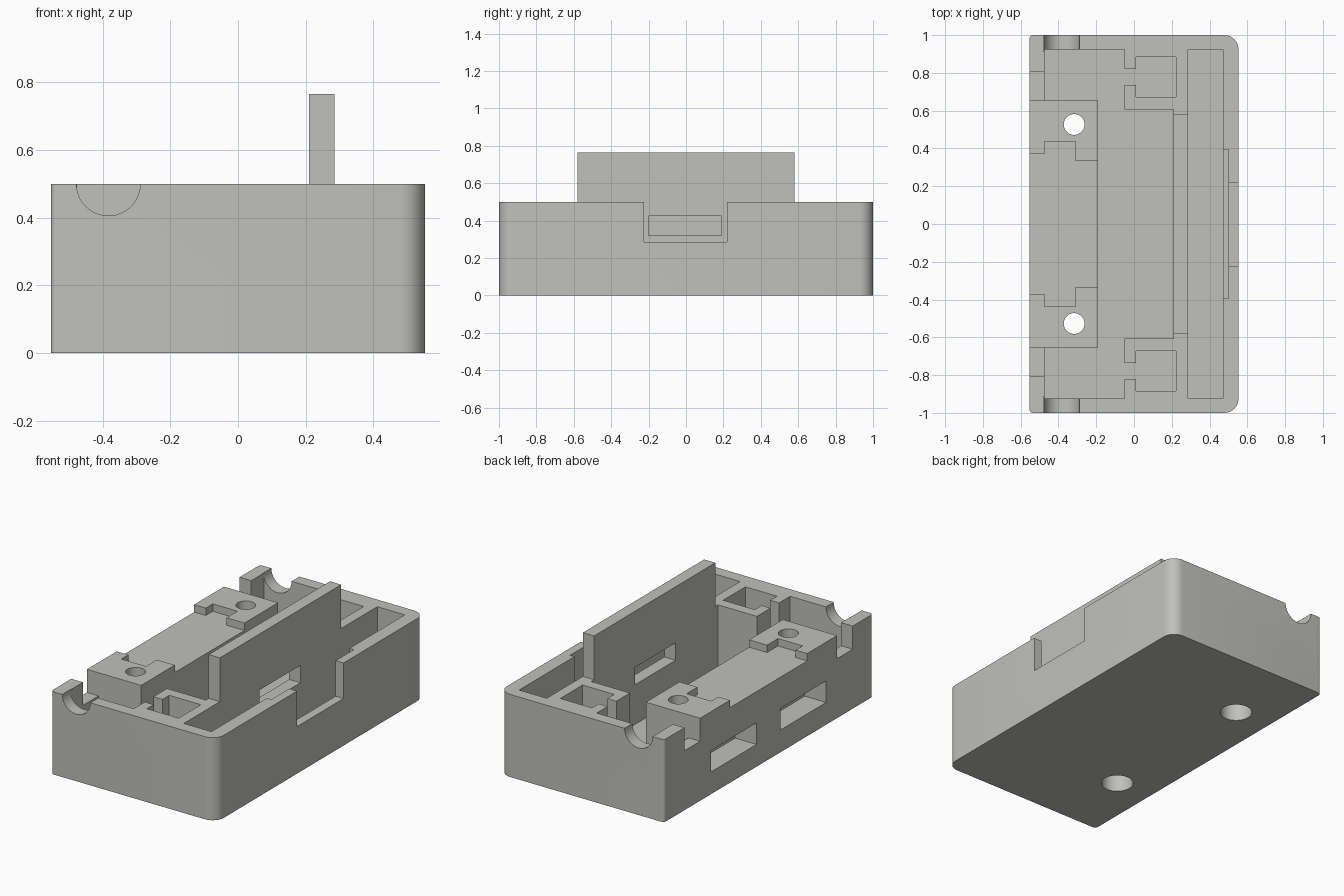
import bpy, bmesh, math

if "Cube" in bpy.data.objects:
    bpy.data.objects.remove(bpy.data.objects["Cube"])

grey = bpy.data.materials.new("warm_grey")
grey.diffuse_color = (0.53, 0.53, 0.50, 1)
grey.use_nodes = True
grey.node_tree.nodes["Principled BSDF"].inputs["Base Color"].default_value = grey.diffuse_color


def prism(name, pts, z0, z1):
    """Extrude a flat outline from z0 to z1."""
    bm = bmesh.new()
    face = bm.faces.new([bm.verts.new((x, y, z0)) for x, y in pts])
    out = bmesh.ops.extrude_face_region(bm, geom=[face])
    for v in out["geom"]:
        if isinstance(v, bmesh.types.BMVert):
            v.co.z = z1
    bmesh.ops.recalc_face_normals(bm, faces=bm.faces)
    me = bpy.data.meshes.new(name)
    bm.to_mesh(me)
    bm.free()
    me.materials.append(grey)
    ob = bpy.data.objects.new(name, me)
    bpy.context.collection.objects.link(ob)
    return ob


def box(name, x0, x1, y0, y1, z0, z1):
    return prism(name, [(x0, y0), (x1, y0), (x1, y1), (x0, y1)], z0, z1)


def circle(x, y, r, n=48):
    return [(x + r * math.cos(i * math.tau / n), y + r * math.sin(i * math.tau / n))
            for i in range(n)]


def rounded(x0, x1, y0, y1, r_left, r_right, n=8):
    """Rectangle outline with separate left and right corner radii."""
    pts = []
    for cx, cy, r, a in ((x1 - r_right, y1 - r_right, r_right, 0),
                         (x0 + r_left, y1 - r_left, r_left, 90),
                         (x0 + r_left, y0 + r_left, r_left, 180),
                         (x1 - r_right, y0 + r_right, r_right, 270)):
        for i in range(n + 1):
            t = math.radians(a + 90 * i / n)
            pts.append((cx + r * math.cos(t), cy + r * math.sin(t)))
    return pts


def combine(target, tool, op="DIFFERENCE"):
    tool.hide_render = True
    m = target.modifiers.new("bool", "BOOLEAN")
    m.operation, m.solver, m.object = op, "EXACT", tool
    bpy.context.view_layer.objects.active = target
    bpy.ops.object.modifier_apply(modifier=m.name)
    bpy.data.objects.remove(tool, do_unlink=True)


FLOOR, TOP, HI = 0.08, 0.5, 0.6
W = 0.553

# Outer case
case = prism("case", rounded(-W, W, -1, 1, 0.02, 0.075), 0, TOP)

# Main cavity around the mounting block and the corner blocks
half = [(-0.19, 0.655), (-0.475, 0.655), (-0.475, 0.925),
        (-0.05, 0.925), (-0.05, 0.607), (0.21, 0.607)]
combine(case, prism("cavity", half + [(x, -y) for x, y in reversed(half)], FLOOR, HI))

# Side channel, recessed wall and outer notch
combine(case, box("channel", 0.285, 0.47, -0.925, 0.925, FLOOR, HI))
combine(case, box("wall_recess", 0.46, 0.5, -0.395, 0.395, 0.25, HI))
combine(case, box("wall_notch", 0.49, 0.7, -0.225, 0.22, 0.285, HI))

# Lowered middle of the mounting block, leaving raised end pads
pad = [(-0.7, 0.37), (-0.475, 0.37), (-0.475, 0.437),
       (-0.31, 0.437), (-0.31, 0.333), (-0.185, 0.333)]
combine(case, prism("pad_recess", pad + [(x, -y) for x, y in reversed(pad)], 0.455, HI))

for s in (-1, 1):
    def span(a, b):
        return sorted((s * a, s * b))

    # Corner pocket with its slit
    combine(case, box("pocket", 0.01, 0.222, *span(0.672, 0.885), FLOOR, HI))
    combine(case, box("pocket_slit", -0.08, 0.03, *span(0.737, 0.82), FLOOR, HI))
    # Gap in the left wall beside the mounting block
    combine(case, box("wall_gap", -0.7, -0.47, *span(0.655, 0.805), 0.36, HI))
    # Window in the left face
    combine(case, box("window", -0.7, -0.41, *span(0.115, 0.55), 0.135, 0.265))
    # Screw hole with a wide underside bore
    combine(case, prism("screw_hole", circle(-0.317, s * 0.527, 0.055), -0.1, HI))
    combine(case, prism("screw_bore", circle(-0.317, s * 0.527, 0.09), -0.1, 0.3))
    # Half-round cable notch in the end wall
    notch = prism("cable_notch", circle(0, 0, 0.094, 64), -0.06, 0.06)
    notch.rotation_euler.x = math.pi / 2
    notch.location = (-0.383, s * 0.97, TOP)
    bpy.context.view_layer.update()
    combine(case, notch)

# Tall divider plate with a slot
combine(case, box("divider", 0.21, 0.285, -0.58, 0.58, 0.3, 0.765), "UNION")
combine(case, box("divider_slot", 0.15, 0.35, -0.2, 0.19, 0.32, 0.425))

# Smooth only the curved corners and bores
bpy.ops.object.select_all(action="DESELECT")
case.select_set(True)
bpy.context.view_layer.objects.active = case
bpy.ops.object.shade_smooth_by_angle(angle=math.radians(30))
